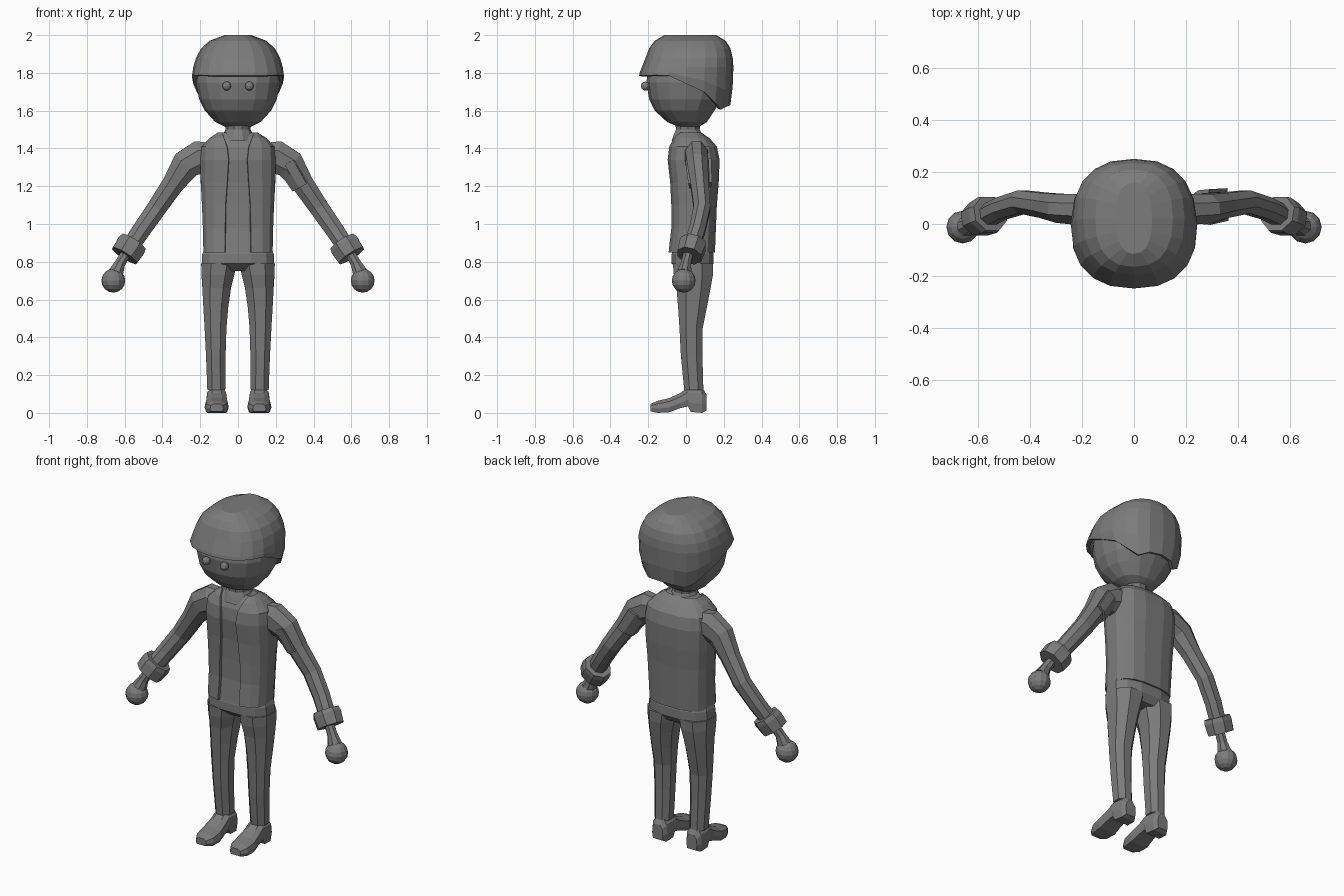
import bpy, bmesh, math
from mathutils import Vector

if "Cube" in bpy.data.objects:
    bpy.data.objects.remove(bpy.data.objects["Cube"])

grey = bpy.data.materials.new("mid_grey")
grey.diffuse_color = (0.2, 0.2, 0.2, 1)
grey.use_nodes = True
grey.node_tree.nodes["Principled BSDF"].inputs["Base Color"].default_value = grey.diffuse_color


def build(name, rings, closed=True, caps=True, thick=0.0, mirror=False):
    """Skin a list of equal-length point rings."""
    bm = bmesh.new()
    rows = [[bm.verts.new(p) for p in r] for r in rings]
    n = len(rows[0])
    for a, b in zip(rows, rows[1:]):
        for i in range(n if closed else n - 1):
            j = (i + 1) % n
            bm.faces.new((a[i], a[j], b[j], b[i]))
    if caps and closed:
        bm.faces.new(rows[0][::-1])
        bm.faces.new(rows[-1])
    bmesh.ops.recalc_face_normals(bm, faces=bm.faces)
    me = bpy.data.meshes.new(name)
    bm.to_mesh(me)
    bm.free()
    me.materials.append(grey)
    ob = bpy.data.objects.new(name, me)
    bpy.context.collection.objects.link(ob)
    if thick:
        m = ob.modifiers.new("thickness", 'SOLIDIFY')
        m.thickness, m.offset = thick, -1
    if mirror:
        ob.modifiers.new("mirror", 'MIRROR').use_clip = False
    return ob


def unit(a, p=2.0):
    """Point on a rounded square; angle 0 is the front."""
    s, c = math.sin(a), -math.cos(a)
    f = lambda v: math.copysign(abs(v) ** (2 / p), v)
    return f(s), f(c)


def lerp(table, t):
    """Interpolate rows of (key, values...)."""
    if t <= table[0][0]:
        return table[0][1:]
    for a, b in zip(table, table[1:]):
        if t <= b[0]:
            k = (t - a[0]) / (b[0] - a[0])
            return [u + (v - u) * k for u, v in zip(a[1:], b[1:])]
    return table[-1][1:]


def body(z, x0, x1, y0, y1, n=12, p=2.5, turn=0.5):
    """Level ring fitted to an x and y range."""
    pts = []
    for i in range(n):
        u, v = unit((i + turn) * math.tau / n, p)
        s = 1 / math.cos(math.pi / n * turn)
        pts.append(((x0 + x1) / 2 + u * s * (x1 - x0) / 2,
                    (y0 + y1) / 2 + v * s * (y1 - y0) / 2, z))
    return pts


def tube(points, n=8, arc=None):
    """Rings (x, y, z, half width, half depth) square to their path."""
    cs = [Vector(p[:3]) for p in points]
    out = []
    for i, p in enumerate(points):
        d = (cs[min(i + 1, len(cs) - 1)] - cs[max(i - 1, 0)]).normalized()
        side = Vector((0, 1, 0)).cross(d).normalized()
        dep = d.cross(side)
        angs = arc or [(k + 0.5) * math.tau / n for k in range(n)]
        out.append([cs[i] + side * math.cos(a) * p[3] + dep * math.sin(a) * p[4] for a in angs])
    return out


def ball(name, loc, r, seg, rng):
    for sx in (-1, 1):
        bpy.ops.mesh.primitive_uv_sphere_add(segments=seg, ring_count=rng, radius=r,
                                             location=(sx * loc[0], loc[1], loc[2]))
        ob = bpy.context.object
        ob.name = name
        ob.data.materials.append(grey)


# Head
HEAD = [(1.515, .07, -.04, .07), (1.54, .12, -.10, .11), (1.60, .175, -.165, .15),
        (1.66, .205, -.195, .19), (1.75, .225, -.21, .215), (1.82, .222, -.2, .22),
        (1.9, .18, -.17, .19)]
build("head", [body(z, -x, x, a, b, 16, 2.3, 0) for z, x, a, b in HEAD])
ball("eye", (.06, -.215, 1.73), .024, 10, 6)

# Hair cap whose lower edge sweeps down from fringe to nape
HAIR = [(1.58, .175, -.19, .20), (1.63, .205, -.21, .235), (1.70, .228, -.222, .245),
        (1.79, .246, -.25, .252), (1.87, .228, -.218, .25), (1.93, .195, -.195, .235),
        (1.97, .15, -.165, .21), (2.0, .07, -.115, .16)]
EDGE = [(-.25, 1.785), (-.1, 1.79), (-.05, 1.75), (.05, 1.73), (.13, 1.67), (.2, 1.6), (.25, 1.63)]
N = 20
cols = []
for i in range(N):
    u, v = unit(i * math.tau / N, 2.4)
    low = lerp(EDGE, v * .25)[0]
    zs = [low, (low + 1.82) / 2, 1.83, 1.88, 1.93, 1.97, 2.0]
    col = []
    for z in zs:
        hx, a, b = lerp(HAIR, z)
        col.append((u * hx, (a + b) / 2 + v * (b - a) / 2, z))
    cols.append(col)
hair = build("hair", list(zip(*cols)), caps=False, thick=.02)
bm = bmesh.new()
bm.from_mesh(hair.data)
bmesh.ops.holes_fill(bm, edges=[e for e in bm.edges if e.is_boundary and
                                min(v.co.z for v in e.verts) > 1.99])
bm.to_mesh(hair.data)
bm.free()

# Neck and shirt
build("neck", [body(z, -r, r, -r + .01, r + .01, 10, 2) for z, r in
               ((1.44, .09), (1.48, .075), (1.50, .065), (1.54, .07))])
TORSO = [(.85, .185, -.095, .155), (.98, .188, -.08, .16), (1.1, .193, -.08, .165),
         (1.22, .2, -.085, .175), (1.34, .203, -.098, .18), (1.41, .195, -.09, .165),
         (1.455, .15, -.07, .125), (1.485, .105, -.045, .08)]
build("shirt", [body(z, -x + .014, x - .014, a + .014, b - .014, 16, 2.8) for z, x, a, b in TORSO])

# Open jacket with curved front edges
OPEN = [(.85, .07), (1.1, .066), (1.25, .055), (1.38, .048), (1.43, .065), (1.485, .085)]
M = 16
rings = []
for z, hx, a, b in TORSO:
    e = lerp(OPEN, z)[0]
    start = math.asin(min(1, (e / hx) ** 1.4))
    r = []
    for i in range(M):
        u, v = unit(start + (math.tau - 2 * start) * i / (M - 1), 2.8)
        r.append((u * hx, (a + b) / 2 + v * (b - a) / 2, z))
    rings.append(r)
build("jacket", rings, closed=False, thick=.02)

# Sleeves, cuffs, wrists and hands
ARM = [(.13, .06, 1.365, .07, .06), (.20, .055, 1.355, .095, .065), (.275, .06, 1.315, .085, .06),
       (.345, .072, 1.21, .062, .052), (.43, .085, 1.085, .056, .048),
       (.51, .06, .97, .053, .046), (.57, .03, .88, .05, .046)]
build("sleeve", tube(ARM), mirror=True)
build("cuff", tube([(.553, .04, .905, .078, .072), (.566, .034, .885, .086, .076),
                    (.60, .018, .832, .082, .07)]), mirror=True)
build("wrist", tube([(.59, .015, .85, .028, .028), (.625, .0, .79, .03, .028),
                     (.645, -.007, .745, .042, .04)]), mirror=True)
ball("hand", (.66, -.012, .70), .063, 12, 8)

# Armband wrapping the outer half of one sleeve
band = [(.277, .065, 1.335, .088, .07), (.35, .075, 1.21, .078, .064)]
build("armband", tube(band, arc=[math.radians(d) for d in (-100, -67, -22, 22, 67, 100)]),
      closed=False, thick=.015)

# Hips and trouser legs
build("hips", [body(z, -x, x, a, b, 12, 2.6) for z, x, a, b in
               ((.75, .17, -.03, .12), (.79, .195, -.078, .148), (.84, .193, -.078, .148),
                (.9, .17, -.06, .13))])
LEG = [(.12, .065, .165, -.012, .095), (.3, .063, .172, -.03, .09), (.45, .058, .18, -.038, .092),
       (.56, .048, .187, -.046, .115), (.66, .033, .193, -.055, .135), (.73, .015, .198, -.07, .148),
       (.79, .0, .2, -.075, .15)]
build("trouser_leg", [body(z, a, b, c, d, 8, 2.2) for z, a, b, c, d in LEG], mirror=True)

# Shoes as cross-sections (y, top, bottom, half width) from heel to toe
SHOE = [(.108, .10, .012, .035), (.085, .135, .0, .05), (.025, .14, .005, .055),
        (.01, .135, .035, .055), (-.03, .105, .025, .057), (-.09, .078, .003, .064),
        (-.15, .064, .0, .058), (-.187, .048, .008, .035)]
rings = []
for y, t, b, w in SHOE:
    h = t - b
    half = [(.85 * w, b), (w, b + h * .35), (.9 * w, b + h * .75), (.45 * w, t)]
    rings.append([(.113 + x, y, z) for x, z in half] +
                 [(.113 - x, y, z) for x, z in reversed(half)])
build("shoe", rings, mirror=True)
